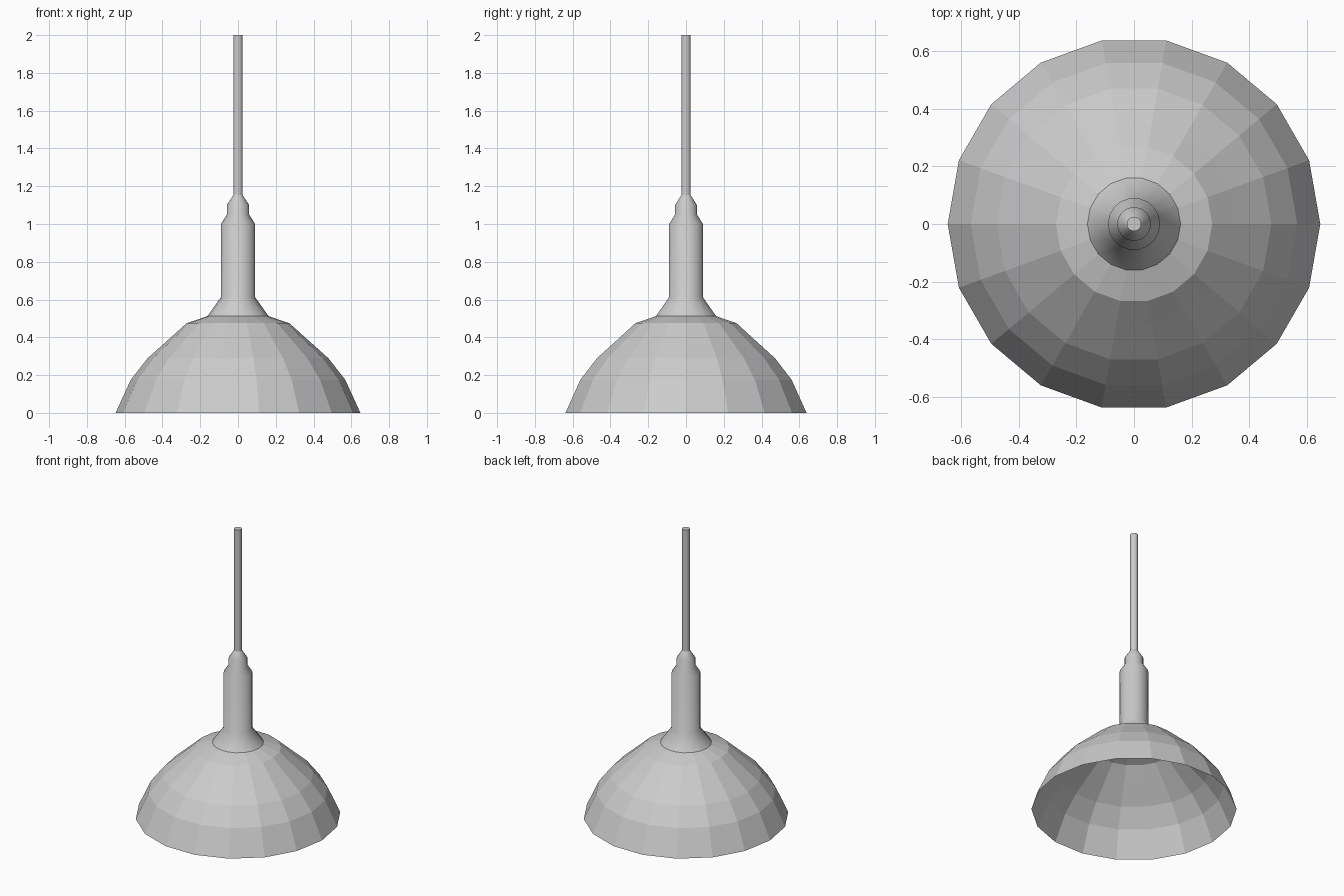
import bpy, bmesh, math

if "Cube" in bpy.data.objects:
    bpy.data.objects.remove(bpy.data.objects["Cube"])


def lathe(name, profile, sides, cap_top=False, smooth=False):
    """Spin (radius, z) points around the z axis."""
    bm = bmesh.new()
    rings = []
    for r, z in profile:
        rings.append([bm.verts.new((r * math.cos(2 * math.pi * i / sides),
                                    r * math.sin(2 * math.pi * i / sides), z))
                      for i in range(sides)])
    for low, high in zip(rings, rings[1:]):
        for i in range(sides):
            j = (i + 1) % sides
            bm.faces.new((low[i], low[j], high[j], high[i]))
    if cap_top:
        bm.faces.new(rings[-1])
    mesh = bpy.data.meshes.new(name)
    bm.to_mesh(mesh)
    bm.free()
    obj = bpy.data.objects.new(name, mesh)
    bpy.context.collection.objects.link(obj)
    if smooth:
        bpy.ops.object.select_all(action='DESELECT')
        obj.select_set(True)
        bpy.context.view_layer.objects.active = obj
        bpy.ops.object.shade_smooth_by_angle(angle=math.radians(50))
    return obj


# Faceted open lamp shade
lathe("shade", [(0.648, 0), (0.568, 0.175), (0.478, 0.29), (0.355, 0.40),
                (0.272, 0.475), (0.162, 0.512)], 18)

# Flared collar, socket housing and stepped cable grip
lathe("socket_housing", [(0.162, 0.512), (0.091, 0.612), (0.091, 1.0),
                         (0.059, 1.05), (0.059, 1.10), (0.025, 1.153)],
      18, smooth=True)

# Hanging cable
lathe("cable", [(0.025, 1.153), (0.025, 2.0)], 18, cap_top=True, smooth=True)
